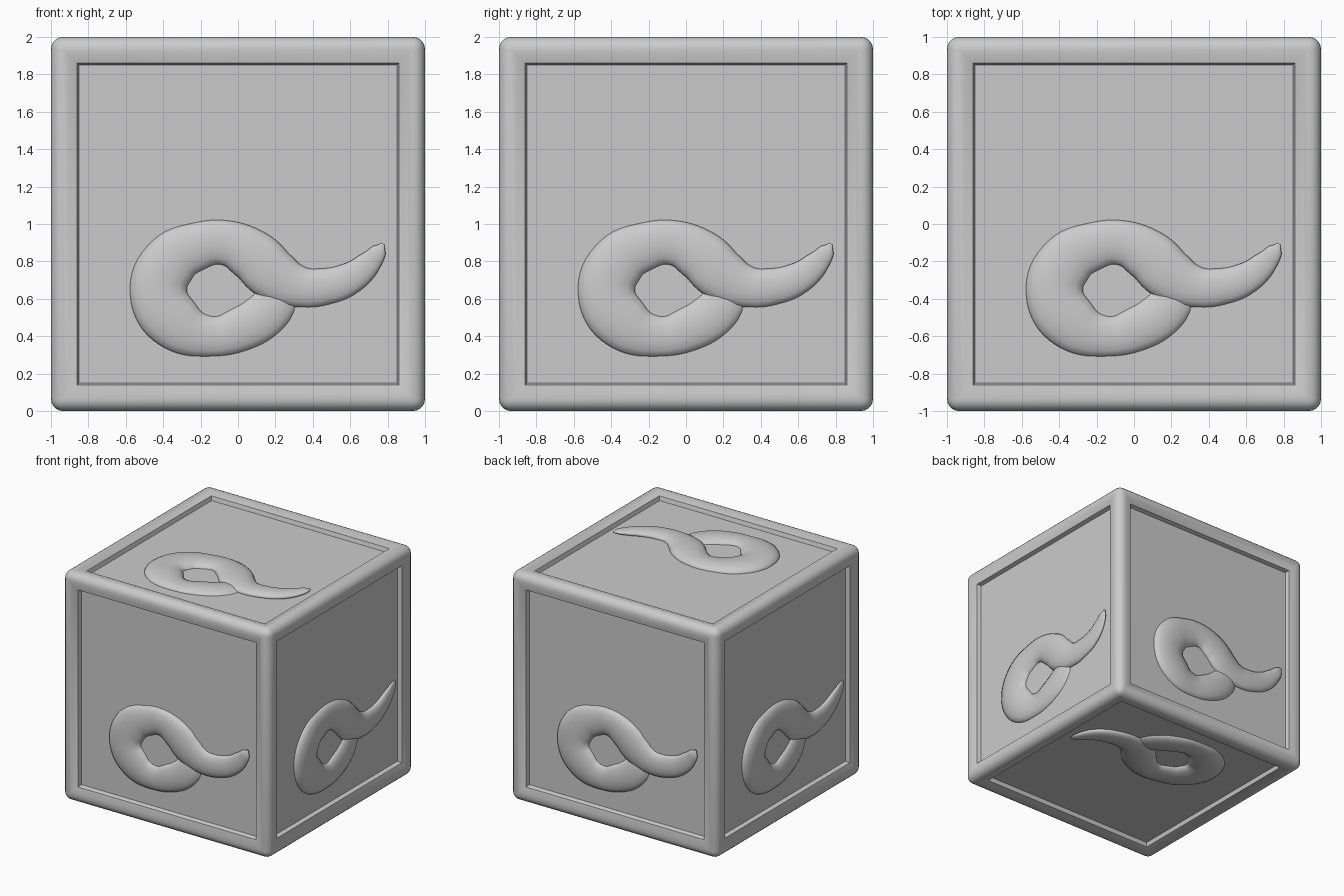
import bpy, bmesh
from mathutils import Matrix, Vector

old = bpy.data.objects.get("Cube")
if old:
    bpy.data.objects.remove(old, do_unlink=True)

grey = bpy.data.materials.new("plain_grey")
grey.use_nodes = True
tone = (0.6, 0.6, 0.6, 1)
grey.diffuse_color = tone
grey.node_tree.nodes["Principled BSDF"].inputs["Base Color"].default_value = tone


def add_object(name, mesh, matrix):
    obj = bpy.data.objects.new(name, mesh)
    bpy.context.collection.objects.link(obj)
    obj.matrix_world = matrix
    return obj


def smooth(obj, angle):
    bpy.ops.object.select_all(action='DESELECT')
    obj.select_set(True)
    bpy.context.view_layer.objects.active = obj
    bpy.ops.object.shade_smooth_by_angle(angle=angle)


# Block with rounded edges, a sloping frame and a recessed panel on every side
bm = bmesh.new()
bmesh.ops.create_cube(bm, size=2)
bmesh.ops.bevel(bm, geom=bm.edges[:], offset=0.065, segments=5,
                profile=0.5, affect='EDGES')
panels = [f for f in bm.faces if f.calc_area() > 1]
for width, depth in ((0.03, -0.004), (0.045, -0.016), (0.01, -0.035)):
    bmesh.ops.inset_individual(bm, faces=panels, thickness=width, depth=depth,
                               use_even_offset=True)
block_mesh = bpy.data.meshes.new("block")
bm.to_mesh(block_mesh)
bm.free()
block_mesh.materials.append(grey)
smooth(add_object("block", block_mesh, Matrix.Translation((0, 0, 1))), 0.7)

# Curl path: across, up, thickness, lift above the panel
PATH = [
    (0.24, -0.36, 0.11, -0.05), (0.16, -0.47, 0.125, -0.02),
    (0.02, -0.56, 0.12, 0), (-0.15, -0.60, 0.11, 0),
    (-0.33, -0.53, 0.15, 0), (-0.425, -0.37, 0.155, 0),
    (-0.36, -0.20, 0.15, 0), (-0.22, -0.12, 0.13, 0),
    (-0.07, -0.10, 0.12, 0.01), (0.08, -0.17, 0.14, 0.01),
    (0.19, -0.27, 0.14, 0.01), (0.33, -0.335, 0.11, 0.02),
    (0.46, -0.335, 0.098, 0.03), (0.60, -0.29, 0.085, 0.04),
    (0.70, -0.21, 0.065, 0.06), (0.755, -0.14, 0.04, 0.08),
    (0.775, -0.105, 0.01, 0.08),
]
curve = bpy.data.curves.new("curl_path", 'CURVE')
curve.dimensions = '3D'
curve.twist_mode = 'Z_UP'
curve.bevel_depth = 1
curve.bevel_resolution = 6
curve.resolution_u = 8
curve.use_fill_caps = True
spline = curve.splines.new('BEZIER')
spline.bezier_points.add(len(PATH) - 1)
for point, (u, v, radius, lift) in zip(spline.bezier_points, PATH):
    point.co = (u, v, lift)
    point.radius = radius
    point.handle_left_type = point.handle_right_type = 'AUTO'
spline.radius_interpolation = 'CARDINAL'
helper = add_object("curl_helper", curve, Matrix())
bpy.context.view_layer.update()
graph = bpy.context.evaluated_depsgraph_get()
curl_mesh = bpy.data.meshes.new_from_object(helper.evaluated_get(graph))
bpy.data.objects.remove(helper, do_unlink=True)

# Flatten the curl into a low relief
curl_mesh.transform(Matrix.Diagonal((1, 1, 0.38, 1)))
curl_mesh.materials.clear()
curl_mesh.materials.append(grey)

# One curl per side, given by its across and up directions
SIDES = {
    "front": ((1, 0, 0), (0, 0, 1)), "back": ((-1, 0, 0), (0, 0, 1)),
    "left": ((0, 1, 0), (0, 0, 1)), "right": ((0, -1, 0), (0, 0, 1)),
    "top": ((1, 0, 0), (0, 1, 0)), "bottom": ((1, 0, 0), (0, -1, 0)),
}
for side, (across, up) in SIDES.items():
    u, v = Vector(across), Vector(up)
    n = u.cross(v)
    matrix = Matrix((u, v, n)).transposed().to_4x4()
    matrix.translation = n * 0.94 + Vector((0, 0, 1))
    smooth(add_object(side + "_curl", curl_mesh, matrix), 1.0)
